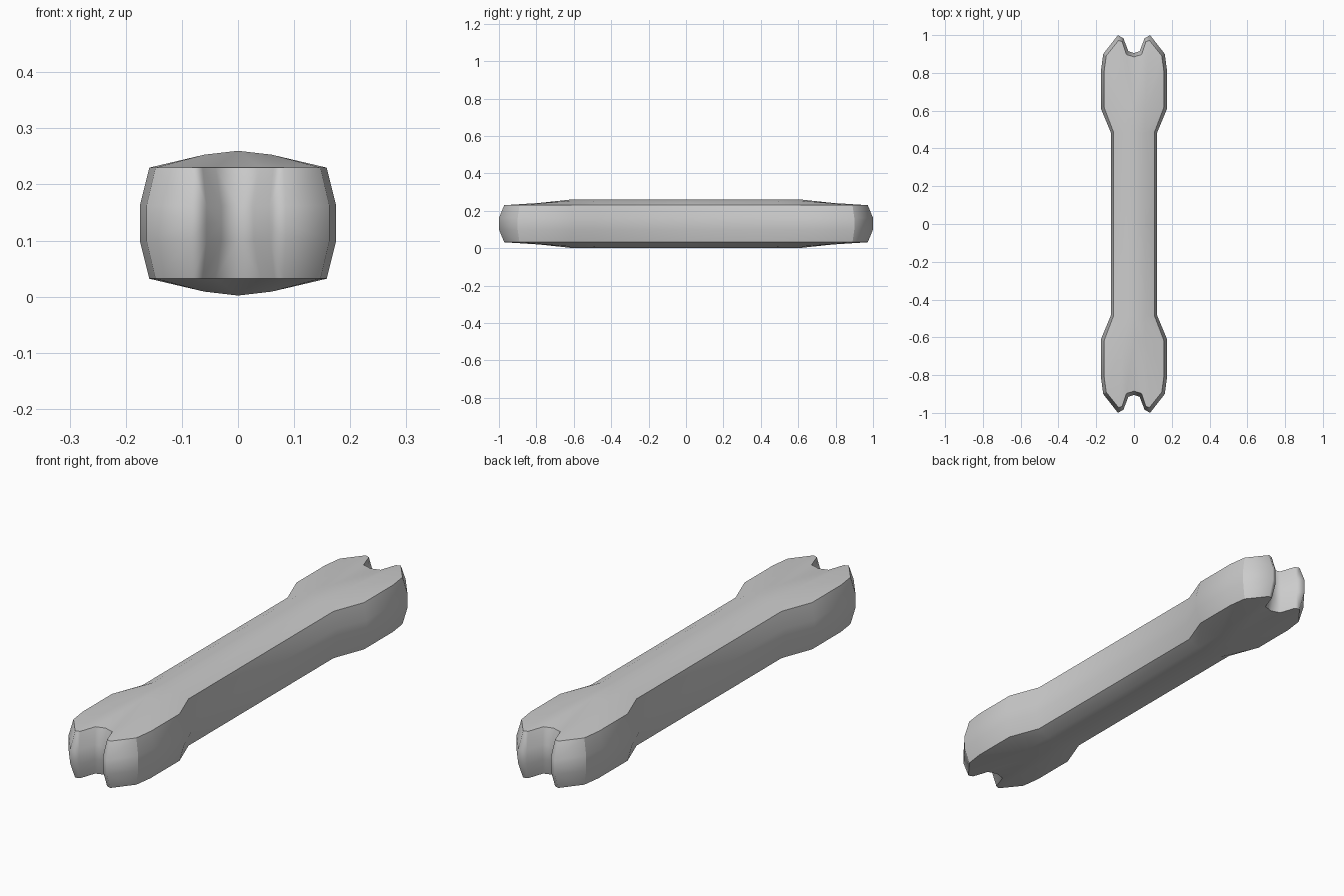
import bpy, bmesh

cube = bpy.data.objects.get("Cube")
if cube:
    bpy.data.objects.remove(cube, do_unlink=True)

mat = bpy.data.materials.new("bone grey")
mat.use_nodes = True
mat.diffuse_color = (0.6, 0.6, 0.6, 1)
mat.node_tree.nodes["Principled BSDF"].inputs["Base Color"].default_value = (0.6, 0.6, 0.6, 1)

# Quarter outlines from the end notch round to the middle of the shaft:
# the full-width side wall, and the narrower rim of the top face
wall = [(0, 0.905), (0.03, 0.915), (0.056, 0.983), (0.085, 1.0),
        (0.163, 0.9), (0.175, 0.81), (0.175, 0.61), (0.123, 0.485), (0.123, 0)]
rim = [(0, 0.885), (0.04, 0.897), (0.063, 0.965), (0.082, 0.972),
       (0.147, 0.89), (0.158, 0.81), (0.158, 0.617), (0.108, 0.485), (0.108, 0)]
RIM_Z, MID_Z, RIDGE_Z = 0.099, 0.122, 0.129

bm = bmesh.new()


def ring(points, z):
    return [bm.verts.new((x, y, z)) for x, y in points]


# Side walls, tapering in towards the top
rings = [ring(wall, 0), ring(wall, 0.031), ring(rim, RIM_Z)]
for low, top in zip(rings, rings[1:]):
    for i in range(len(low) - 1):
        bm.faces.new((low[i], top[i], top[i + 1], low[i + 1]))

# Crowned top face: a centre ridge and a shoulder line beside it
n0, n1, n2, tip, corner, e0, e1, e2, e3 = rings[2]
stations = (0.617, 0.485, 0)
ridge = ring([(0, y) for y in stations], RIDGE_Z)
mid = ring([(0.06, y) for y in stations], MID_Z)
for line, nxt in ((ridge, mid), (mid, [e1, e2, e3])):
    for i in range(2):
        bm.faces.new((line[i + 1], nxt[i + 1], nxt[i], line[i]))
m = mid[0]
for face in ((ridge[0], m, n1, n0), (m, n2, n1), (m, tip, n2),
             (m, corner, tip), (m, e0, corner), (m, e1, e0)):
    bm.faces.new(face)

# Smooth surfaces with a crisp rim and crisp end corners
for face in bm.faces:
    face.smooth = True
for a, b in zip(rings[2], rings[2][1:]):
    bm.edges.get((a, b)).smooth = False
for low, top in zip(rings, rings[1:]):
    bm.edges.get((low[4], top[4])).smooth = False

mesh = bpy.data.meshes.new("bone")
bm.to_mesh(mesh)
bm.free()
mesh.materials.append(mat)
bone = bpy.data.objects.new("bone", mesh)
bpy.context.collection.objects.link(bone)
bone.location.z = 0.131

# Mirror the quarter to all sides
mirror = bone.modifiers.new("mirror", "MIRROR")
mirror.use_axis = (True, True, True)
